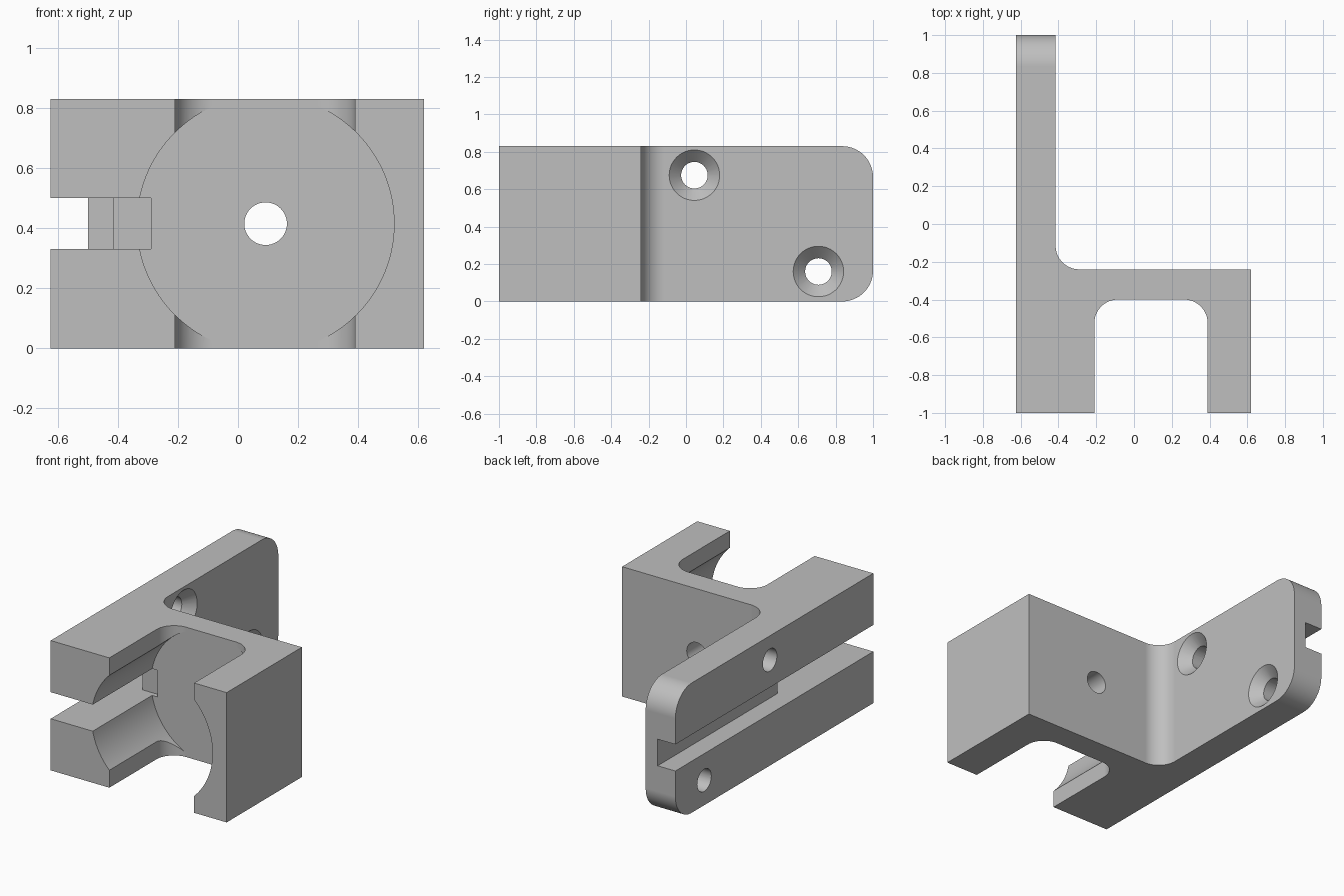
import bpy, bmesh
from math import sin, cos, pi
from mathutils import Vector, Matrix

cube = bpy.data.objects.get("Cube")
if cube:
    bpy.data.objects.remove(cube, do_unlink=True)

HEIGHT = 0.83
MID_Z = HEIGHT / 2

grey = bpy.data.materials.new("plain grey")
grey.use_nodes = True
grey.diffuse_color = (0.52, 0.52, 0.52, 1)
grey.node_tree.nodes["Principled BSDF"].inputs["Base Color"].default_value = grey.diffuse_color


def add_object(name, bm):
    bmesh.ops.recalc_face_normals(bm, faces=bm.faces)
    mesh = bpy.data.meshes.new(name)
    bm.to_mesh(mesh)
    bm.free()
    mesh.materials.append(grey)
    obj = bpy.data.objects.new(name, mesh)
    bpy.context.collection.objects.link(obj)
    return obj


def arc(cx, cy, r, start, end, steps=16):
    angles = [start + (end - start) * i / steps for i in range(steps + 1)]
    return [(cx + r * cos(a), cy + r * sin(a)) for a in angles]


def prism(name, outline, z0, z1, corner=0):
    """Extrude an outline upward; round the far end's top and bottom edges."""
    bm = bmesh.new()
    base = bm.faces.new([bm.verts.new((x, y, z0)) for x, y in outline])
    top = bmesh.ops.extrude_face_region(bm, geom=[base])["geom"]
    bmesh.ops.translate(bm, vec=(0, 0, z1 - z0),
                        verts=[v for v in top if isinstance(v, bmesh.types.BMVert)])
    if corner:
        ends = [e for e in bm.edges if all(v.co.y > 0.99 for v in e.verts)
                and abs(e.verts[0].co.z - e.verts[1].co.z) < 0.01]
        bmesh.ops.bevel(bm, geom=ends, offset=corner, segments=16,
                        profile=0.5, affect='EDGES')
    return add_object(name, bm)


def rod(name, start, end, r0, r1, sides):
    """Cylinder or cone between two points."""
    a, b = Vector(start), Vector(end)
    turn = (b - a).to_track_quat('Z', 'Y').to_matrix().to_4x4()
    bm = bmesh.new()
    bmesh.ops.create_cone(bm, cap_ends=True, segments=sides, radius1=r0, radius2=r1,
                          depth=(b - a).length,
                          matrix=Matrix.Translation((a + b) / 2) @ turn)
    return add_object(name, bm)


# Bracket body: long plate, web and front arms with filleted inner corners
left, plate, right = -0.625, -0.415, 0.62
pocket_l, pocket_r = -0.21, 0.39
web_back, web_front = -0.24, -0.4
r = 0.125
outline = [(left, -1), (pocket_l, -1)]
outline += arc(pocket_l + r, web_front - r, r, pi, pi / 2)
outline += arc(pocket_r - r, web_front - r, r, pi / 2, 0)
outline += [(pocket_r, -1), (right, -1), (right, web_back)]
outline += arc(plate + r, web_back + r, r, 1.5 * pi, pi)
outline += [(plate, 1), (left, 1)]
body = prism("bracket_body", outline, 0, HEIGHT, corner=0.165)

# Round bore between the arms and the small hole through the web
bore_x = 0.092
cutters = [
    rod("bore_cutter", (bore_x, -1.2, MID_Z), (bore_x, web_front, MID_Z), 0.428, 0.428, 128),
    rod("web_hole_cutter", (bore_x, -0.6, MID_Z), (bore_x, 0, MID_Z), 0.071, 0.071, 48),
]

# Side slot, stepping deeper toward the front
slot = [(-0.8, -1.2), (-0.29, -1.2), (-0.29, -0.37), (plate, -0.37),
        (plate, -0.21), (-0.5, -0.21), (-0.5, 1.2), (-0.8, 1.2)]
cutters.append(prism("slot_cutter", slot, 0.33, 0.5))

# Countersunk screw holes through the plate
for y, z in ((0.045, 0.675), (0.708, 0.16)):
    cutters.append(rod("screw_hole_cutter", (-0.8, y, z), (-0.3, y, z), 0.071, 0.071, 48))
    cutters.append(rod("countersink_cutter", (plate - 0.066, y, z), (plate + 0.02, y, z),
                       0.069, 0.155, 48))

# Cut everything out of the body
for cutter in cutters:
    mod = body.modifiers.new(cutter.name, 'BOOLEAN')
    mod.operation = 'DIFFERENCE'
    mod.solver = 'EXACT'
    mod.object = cutter
    cutter.hide_render = True
bpy.context.view_layer.update()
evaluated = body.evaluated_get(bpy.context.evaluated_depsgraph_get())
cut_mesh = bpy.data.meshes.new_from_object(evaluated)
body.modifiers.clear()
body.data = cut_mesh
for cutter in cutters:
    bpy.data.objects.remove(cutter, do_unlink=True)

# Smooth the rounded surfaces, keep the flats flat
bpy.ops.object.select_all(action='DESELECT')
body.select_set(True)
bpy.context.view_layer.objects.active = body
bpy.ops.object.shade_smooth_by_angle(angle=pi / 9)
weighted = body.modifiers.new("weighted_normals", 'WEIGHTED_NORMAL')
weighted.keep_sharp = True
